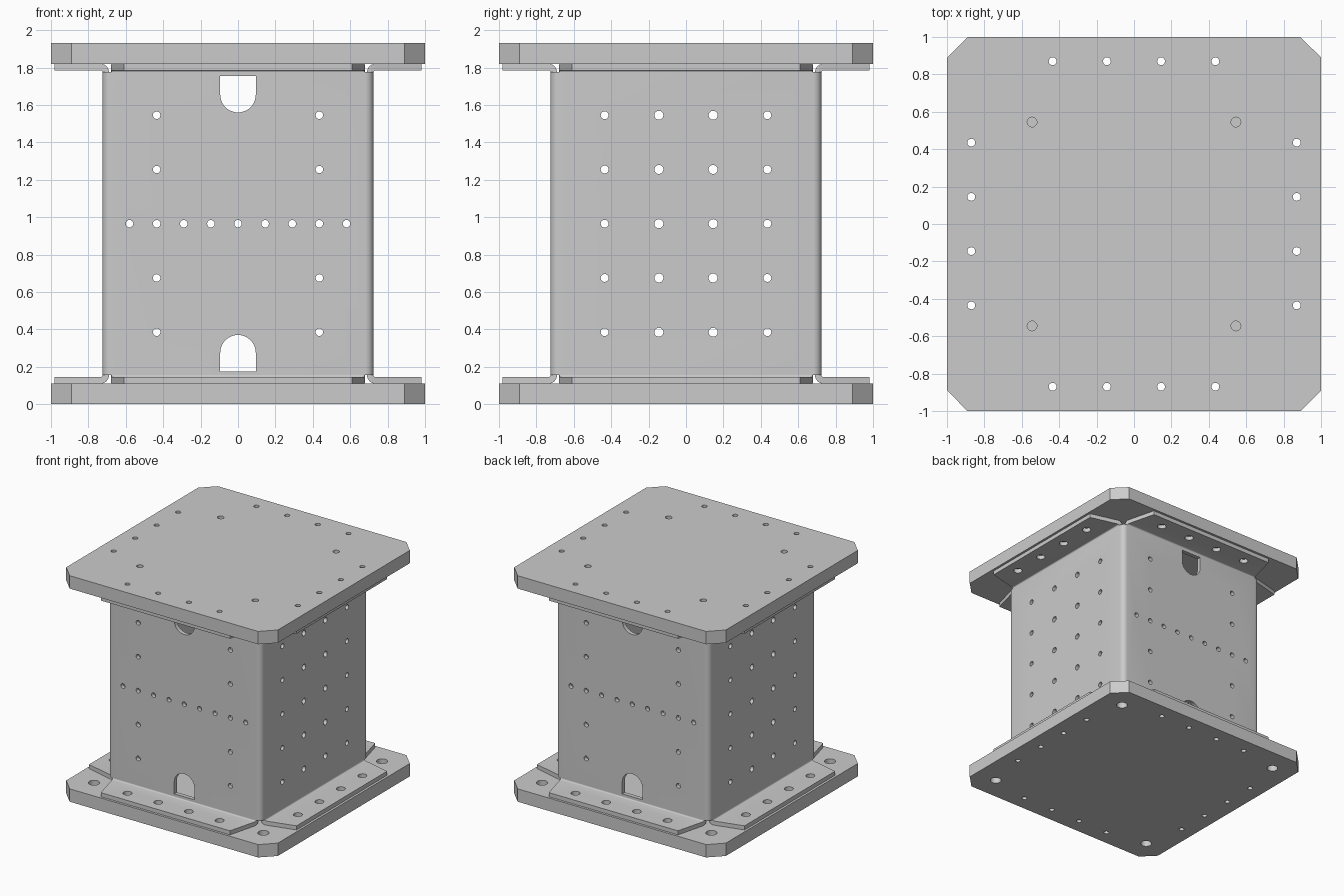
import bpy, bmesh
from math import sin, cos, pi
from mathutils import Vector, Matrix

if "Cube" in bpy.data.objects:
    bpy.data.objects.remove(bpy.data.objects["Cube"])

# Plain grey metal used for every part
steel = bpy.data.materials.new("grey steel")
steel.use_nodes = True
steel.diffuse_color = (0.6, 0.6, 0.6, 1)
steel.node_tree.nodes["Principled BSDF"].inputs["Base Color"].default_value = (0.6, 0.6, 0.6, 1)

HEIGHT = 1.93
PLATE = 0.11
SHEET = 0.035
WALL = 0.725          # outer half width of the tube
TUBE_LOW = 0.155
COLUMNS = (-0.435, -0.145, 0.145, 0.435)
ROWS = [HEIGHT / 2 + 0.29 * i for i in range(-2, 3)]
UP = Matrix.Identity(4)
ALONG_Y = Matrix.Rotation(pi / 2, 4, 'X')                                   # local x, y -> x, z
ALONG_X = Matrix.Rotation(pi / 2, 4, 'Z') @ Matrix.Rotation(pi / 2, 4, 'X')  # local x, y -> y, z


def arc(cx, cy, r, start, end, steps):
    return [(cx + r * cos(start + (end - start) * i / steps),
             cy + r * sin(start + (end - start) * i / steps)) for i in range(steps + 1)]


def circle(cx, cy, r):
    return arc(cx, cy, r, 0, 2 * pi, 24)[:-1]


def prism(bm, outline, low, high, matrix=UP):
    """Extrude a closed outline between two heights along its local z."""
    ends = [[bm.verts.new(matrix @ Vector((x, y, z))) for x, y in outline] for z in (low, high)]
    bm.faces.new(reversed(ends[0]))
    bm.faces.new(ends[1])
    n = len(outline)
    for i in range(n):
        j = (i + 1) % n
        bm.faces.new((ends[0][i], ends[0][j], ends[1][j], ends[1][i]))


def make(name, bm):
    bmesh.ops.recalc_face_normals(bm, faces=bm.faces)
    mesh = bpy.data.meshes.new(name)
    bm.to_mesh(mesh)
    bm.free()
    mesh.materials.append(steel)
    obj = bpy.data.objects.new(name, mesh)
    bpy.context.collection.objects.link(obj)
    return obj


def cut(obj, outlines, low, high, matrix=UP):
    """Cut a set of separate outlines through an object."""
    bm = bmesh.new()
    for outline in outlines:
        prism(bm, outline, low, high, matrix)
    cutter = make("cutter", bm)
    cutter.hide_render = True
    mod = obj.modifiers.new("holes", 'BOOLEAN')
    mod.operation = 'DIFFERENCE'
    mod.solver = 'EXACT'
    mod.object = cutter
    bpy.context.view_layer.objects.active = obj
    bpy.ops.object.modifier_apply(modifier=mod.name)
    bpy.data.objects.remove(cutter)


def smooth(obj):
    bpy.ops.object.select_all(action='DESELECT')
    obj.select_set(True)
    bpy.context.view_layer.objects.active = obj
    bpy.ops.object.shade_smooth_by_angle(angle=0.55)


def rounded_square(half, r):
    pts = []
    for k, (sx, sy) in enumerate(((1, 1), (-1, 1), (-1, -1), (1, -1))):
        pts += arc(sx * (half - r), sy * (half - r), r, k * pi / 2, (k + 1) * pi / 2, 6)
    return pts


# End plates with clipped corners and a ring of bolt holes
bolts = [p for c in COLUMNS for s in (-0.87, 0.87) for p in ((c, s), (s, c))]
corners = [(x, y) for x in (-1, 1) for y in (-1, 1)]
clipped = [(1, -0.89), (1, 0.89), (0.89, 1), (-0.89, 1),
           (-1, 0.89), (-1, -0.89), (-0.89, -1), (0.89, -1)]
for name, base, place, radius in (("bottom_plate", 0, 0.8, 0.044),
                                  ("top_plate", HEIGHT - PLATE, 0.545, 0.026)):
    bm = bmesh.new()
    prism(bm, clipped, base, base + PLATE)
    plate = make(name, bm)
    holes = [circle(x, y, 0.021) for x, y in bolts]
    holes += [circle(x * place, y * place, radius) for x, y in corners]
    cut(plate, holes, base - 0.1, base + PLATE + 0.1)
    smooth(plate)

# Hollow square tube with rounded edges
bm = bmesh.new()
prism(bm, rounded_square(WALL, 0.045), TUBE_LOW, HEIGHT - TUBE_LOW)
tube = make("square_tube", bm)
cut(tube, [rounded_square(WALL - SHEET, 0.012)], 0, HEIGHT)

# Front and back walls: bolt holes and two arched openings
arch = [(-0.095, 0.175), (0.095, 0.175)] + arc(0, 0.275, 0.095, 0, pi, 20)
cuts = [circle(x, z, 0.02) for x in (-0.435, 0.435) for z in ROWS if abs(z - HEIGHT / 2) > 0.1]
cuts += [circle(0.145 * i, HEIGHT / 2, 0.02) for i in range(-4, 5)]
cuts += [arch, [(x, HEIGHT - z) for x, z in reversed(arch)]]
cut(tube, cuts, -1, 1, ALONG_Y)

# Side walls: grid of bolt holes
cut(tube, [circle(y, z, 0.024 if abs(y) < 0.2 else 0.021) for y in COLUMNS for z in ROWS],
    -1, 1, ALONG_X)
smooth(tube)

# Bent flanges joining the tube to the plates
bend = WALL + 0.01
profile = arc(bend, TUBE_LOW, SHEET + 0.01, pi, 1.5 * pi, 8)
profile += [(0.98, PLATE), (0.98, PLATE + SHEET)]
profile += arc(bend, TUBE_LOW, 0.01, 1.5 * pi, pi, 4)
for level in ("bottom", "top"):
    for k, side in enumerate(("left", "back", "right", "front")):
        bm = bmesh.new()
        prism(bm, profile, -0.68, 0.68, ALONG_Y)
        # Slanted ends
        for s in (-1, 1):
            bmesh.ops.bisect_plane(bm, geom=bm.verts[:] + bm.edges[:] + bm.faces[:],
                                   plane_co=(0.98, s * 0.61, 0),
                                   plane_no=(0.07, s * 0.27, 0), clear_outer=True)
            bmesh.ops.holes_fill(bm, edges=[e for e in bm.edges if e.is_boundary], sides=0)
        flange = make(f"{level}_{side}_flange", bm)
        cut(flange, [circle(0.87, y, 0.035) for y in COLUMNS], 0, 0.3)
        turn = Matrix.Rotation(k * pi / 2, 4, 'Z')
        if level == "top":
            turn = Matrix.Translation((0, 0, HEIGHT)) @ turn @ Matrix.Rotation(pi, 4, 'X')
        flange.data.transform(turn)
        smooth(flange)
